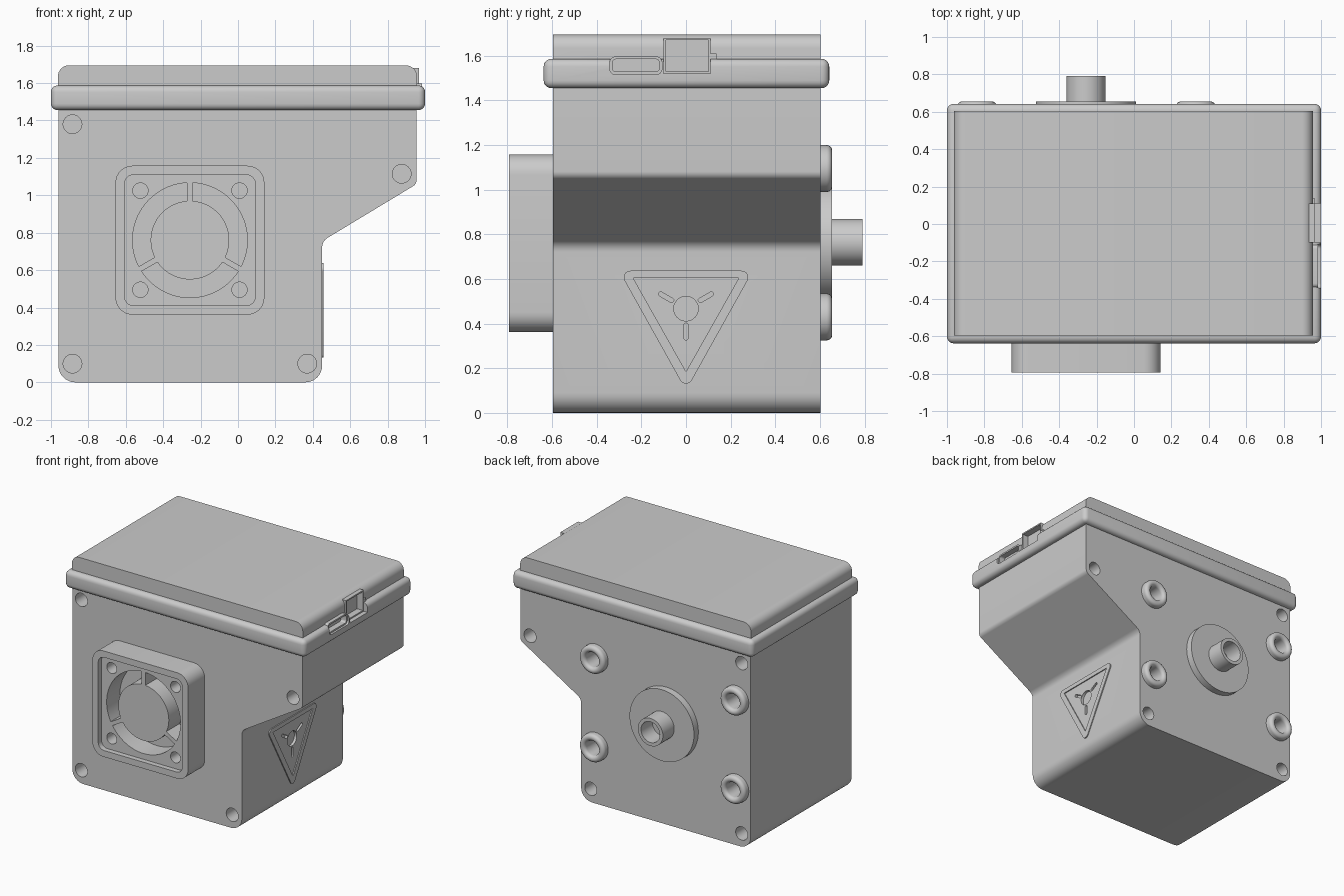
import bpy, bmesh
from math import sin, cos, pi, asin, tan, radians
from mathutils import Vector, Matrix

old = bpy.data.objects.get("Cube")
if old:
    bpy.data.objects.remove(old)

grey = bpy.data.materials.new("housing grey")
grey.use_nodes = True
grey.diffuse_color = (0.6, 0.6, 0.6, 1)
grey.node_tree.nodes["Principled BSDF"].inputs["Base Color"].default_value = (0.6, 0.6, 0.6, 1)


def circle(c, r, n=40):
    return [(c[0] + r * cos(2 * pi * i / n), c[1] + r * sin(2 * pi * i / n)) for i in range(n)]


def fillet(corners, steps=8):
    """Round every (x, y, radius) corner of a polygon."""
    out = []
    for i, (x, y, r) in enumerate(corners):
        p = Vector((x, y))
        if r == 0:
            out.append((x, y))
            continue
        a = (Vector(corners[i - 1][:2]) - p).normalized()
        b = (Vector(corners[(i + 1) % len(corners)][:2]) - p).normalized()
        half = a.angle(b) / 2
        centre = p + (a + b).normalized() * (r / sin(half))
        start = p + a * (r / tan(half)) - centre
        sweep = start.angle_signed(p + b * (r / tan(half)) - centre)
        for k in range(steps + 1):
            v = start.copy()
            v.rotate(Matrix.Rotation(-sweep * k / steps, 2))
            out.append(tuple(centre + v))
    return out


def rect(x0, x1, y0, y1, r=0):
    return fillet([(x0, y0, r), (x1, y0, r), (x1, y1, r), (x0, y1, r)])


def finish(name, bm):
    bmesh.ops.recalc_face_normals(bm, faces=bm.faces)
    mesh = bpy.data.meshes.new(name)
    bm.to_mesh(mesh)
    bm.free()
    ob = bpy.data.objects.new(name, mesh)
    bpy.context.collection.objects.link(ob)
    mesh.materials.append(grey)
    return ob


def prism(name, pts, axis, lo, hi):
    """Extrude an outline along x (points are y, z) or along y (points are x, z)."""
    bm = bmesh.new()
    place = (lambda u, v: (lo, u, v)) if axis == "x" else (lambda u, v: (u, lo, v))
    face = bm.faces.new([bm.verts.new(place(u, v)) for u, v in pts])
    new = bmesh.ops.extrude_face_region(bm, geom=[face])["geom"]
    shift = Vector((hi - lo, 0, 0) if axis == "x" else (0, hi - lo, 0))
    bmesh.ops.translate(bm, verts=[g for g in new if isinstance(g, bmesh.types.BMVert)], vec=shift)
    return finish(name, bm)


def lathe_y(name, profile, x, z, n=40):
    """Spin a closed (radius, y) profile about an axis along y."""
    bm = bmesh.new()
    rings = [[bm.verts.new((x + r * cos(2 * pi * i / n), y, z + r * sin(2 * pi * i / n)))
              for i in range(n)] for r, y in profile]
    for k, ring in enumerate(rings):
        nxt = rings[(k + 1) % len(rings)]
        for i in range(n):
            j = (i + 1) % n
            bm.faces.new((ring[i], ring[j], nxt[j], nxt[i]))
    return finish(name, bm)


def activate(ob):
    bpy.ops.object.select_all(action="DESELECT")
    ob.select_set(True)
    bpy.context.view_layer.objects.active = ob


def cut(ob, *cutters):
    for c in cutters:
        m = ob.modifiers.new("cut", "BOOLEAN")
        m.operation, m.solver, m.object = "DIFFERENCE", "EXACT", c
        activate(ob)
        bpy.ops.object.modifier_apply(modifier=m.name)
        bpy.data.objects.remove(c)


# Main housing: stepped outline with a sloped underside
outline = fillet([(-0.96, 0, 0.09), (0.45, 0, 0.09), (0.45, 0.755, 0.06),
                  (0.955, 1.06, 0.04), (0.955, 1.5, 0), (-0.96, 1.5, 0)])
housing = prism("housing", outline, "y", -0.597, 0.603)

# Corner screw holes, front and back
for p in [(-0.885, 1.38), (-0.885, 0.1), (0.37, 0.1), (0.875, 1.115)]:
    for y in (-0.6, 0.6):
        cut(housing, prism("cutter", circle(p, 0.05, 32), "y", y - 0.15, y + 0.15))

# Warning sign on the left side: engraved hub and spokes, raised triangular frame
SIGN = (0, 0.467)
cut(housing, prism("cutter", circle(SIGN, 0.055), "x", 0.43, 0.5))
for ang in (30, 150, 270):
    d = Vector((cos(radians(ang)), sin(radians(ang))))
    s = Vector((-d.y, d.x)) * 0.01
    a, b = Vector(SIGN) + d * 0.065, Vector(SIGN) + d * 0.14
    cut(housing, prism("cutter", fillet([(*q, 0.009) for q in (a - s, b - s, b + s, a + s)], 4),
                       "x", 0.43, 0.5))
frame = prism("sign_frame", fillet([(-0.3, 0.637, 0.03), (0, 0.1, 0.03), (0.3, 0.637, 0.03)]),
              "x", 0.44, 0.458)
cut(frame, prism("cutter", [(-0.237, 0.605), (0, 0.185), (0.237, 0.605)], "x", 0.4, 0.5))

# Lid rim with soft edges, and lid with rounded sides
rim = prism("lid_rim", rect(-1, 1, 1.455, 1.587), "y", -0.638, 0.642)
bev = rim.modifiers.new("round", "BEVEL")
bev.width, bev.segments = 0.035, 5
activate(rim)
bpy.ops.object.modifier_apply(modifier=bev.name)
lid = prism("lid", fillet([(-0.963, 1.5, 0), (0.957, 1.5, 0), (0.957, 1.695, 0.06),
                           (-0.963, 1.695, 0.06)]), "y", -0.597, 0.603)

# Latch on the left side: pockets with thin raised frames
LATCH = (-0.1, 0.11, 1.52, 1.68)
SLOT = (-0.342, -0.108, 1.517, 1.597)
for part in (lid, rim):
    cut(part, prism("cutter", rect(*LATCH), "x", 0.92, 1.1),
        prism("cutter", rect(*SLOT, 0.025), "x", 0.94, 1.1))


def border(name, box, r, wall, lo, hi):
    y0, y1, z0, z1 = box
    ob = prism(name, rect(*box, r), "x", lo, hi)
    cut(ob, prism("cutter", rect(y0 + wall, y1 - wall, z0 + wall, z1 - wall, r * 0.6),
                  "x", lo - 0.1, hi + 0.1))


border("latch_frame", LATCH, 0, 0.01, 0.91, 0.968)
border("slot_frame", SLOT, 0.025, 0.012, 0.93, 0.985)
prism("latch_tab", rect(0.108, 0.137, 1.585, 1.61), "x", 0.93, 0.968)

# Fan on the front: recessed face, three open sectors round the hub, screw holes
FX, FZ = -0.257, 0.76


def square(h, r):
    return rect(FX - h, FX + h, FZ - h, FZ + h, r)


fan = prism("fan", square(0.398, 0.09), "y", -0.794, -0.59)
cut(fan, prism("cutter", square(0.35, 0.05), "y", -0.9, -0.755))
R_IN, R_OUT, STRUT = 0.21, 0.307, 0.015
for start in (90, 210, 330):
    pts = []
    for r, order in ((R_OUT, range(25)), (R_IN, range(24, -1, -1))):
        gap = asin(STRUT / r)
        a0, span = radians(start) + gap, radians(120) - 2 * gap
        pts += [(FX + r * cos(a0 + span * k / 24), FZ + r * sin(a0 + span * k / 24)) for k in order]
    cut(fan, prism("cutter", pts, "y", -0.9, -0.5))
for sx in (-1, 1):
    for sz in (-1, 1):
        cut(fan, prism("cutter", circle((FX + sx * 0.265, FZ + sz * 0.265), 0.041, 32),
                       "y", -0.9, -0.5))

# Back: round flange with a hollow spout
prism("flange", circle((FX, 0.765), 0.268, 64), "y", 0.59, 0.655)
lathe_y("spout", [(0.104, 0.64), (0.104, 0.79), (0.078, 0.79), (0.078, 0.64)], FX, 0.765)

# Back: four rounded grommets
bead = [(0.055, 0.595), (0.105, 0.595)]
bead += [(0.08 + 0.025 * cos(pi * k / 12), 0.63 + 0.025 * sin(pi * k / 12)) for k in range(13)]
for i, x in enumerate((-0.84, 0.33)):
    for k, z in enumerate((0.43, 1.095)):
        lathe_y(f"grommet_{i}{k}", bead, x, z)
        cut(housing, prism("cutter", circle((x, z), 0.0555, 40), "y", 0.5, 0.7))

for ob in bpy.context.scene.objects:
    if ob.type == "MESH" and ob.data.materials and ob.data.materials[0] == grey:
        activate(ob)
        bpy.ops.object.shade_smooth_by_angle(angle=radians(35))
